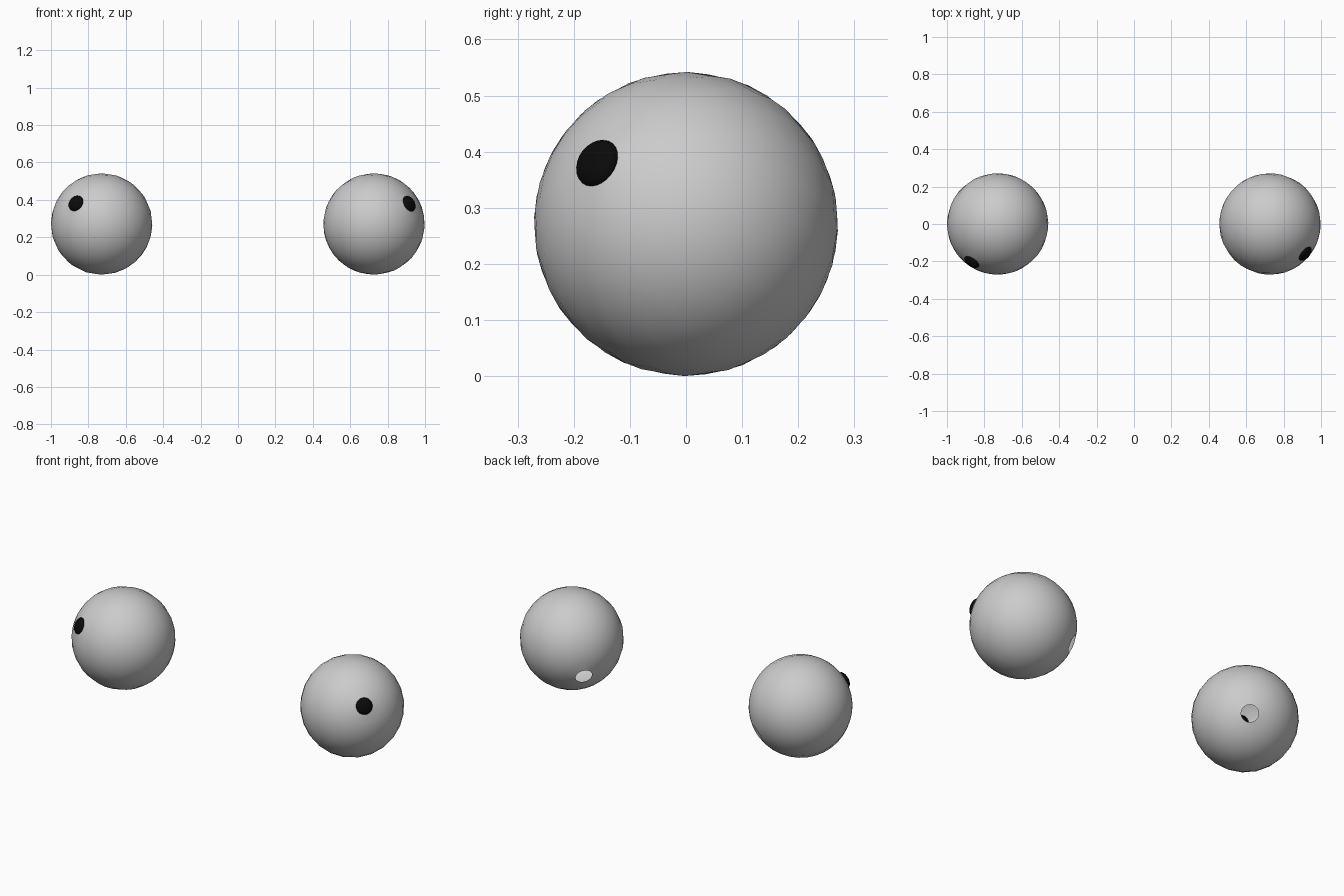
import bpy, bmesh, math
from mathutils import Vector, Matrix

if "Cube" in bpy.data.objects:
    bpy.data.objects.remove(bpy.data.objects["Cube"])

R = 0.271        # eyeball radius
SEGS, RINGS = 24, 19
CAP = math.pi / RINGS   # polar angle of the pole openings

black = bpy.data.materials.new("pupil_black")
black.diffuse_color = (0.003, 0.003, 0.003, 1)
black.use_nodes = True
black.node_tree.nodes["Principled BSDF"].inputs["Base Color"].default_value = black.diffuse_color


def finish(bm, name, place, mat=None):
    bm.transform(place)
    for f in bm.faces:
        f.smooth = True
    me = bpy.data.meshes.new(name)
    bm.to_mesh(me)
    bm.free()
    if mat:
        me.materials.append(mat)
    ob = bpy.data.objects.new(name, me)
    bpy.context.collection.objects.link(ob)
    return ob


def make_eye(side, x, gaze):
    aim = Vector(gaze).to_track_quat('Z', 'Y').to_matrix().to_4x4()
    place = Matrix.Translation((x, 0, R)) @ aim

    # hollow eyeball, open at the front and back poles
    bm = bmesh.new()
    bmesh.ops.create_uvsphere(bm, u_segments=SEGS, v_segments=RINGS, radius=R)
    poles = [v for v in bm.verts if abs(v.co.z) > R * 0.999]
    bmesh.ops.delete(bm, geom=poles, context='VERTS')
    finish(bm, side + "_eyeball", place)

    # low domed pupil closing the front opening
    bm = bmesh.new()
    bmesh.ops.create_uvsphere(bm, u_segments=SEGS, v_segments=12, radius=1)
    bmesh.ops.delete(bm, geom=[v for v in bm.verts if v.co.z < -0.01], context='VERTS')
    r = R * math.sin(CAP)
    bmesh.ops.scale(bm, vec=(r, r, 0.022), verts=bm.verts)
    bmesh.ops.translate(bm, vec=(0, 0, R * math.cos(CAP)), verts=bm.verts)
    finish(bm, side + "_pupil", place, black)


make_eye("left", -0.729, (-0.51, -0.75, 0.41))
make_eye("right", 0.727, (0.70, -0.59, 0.405))
